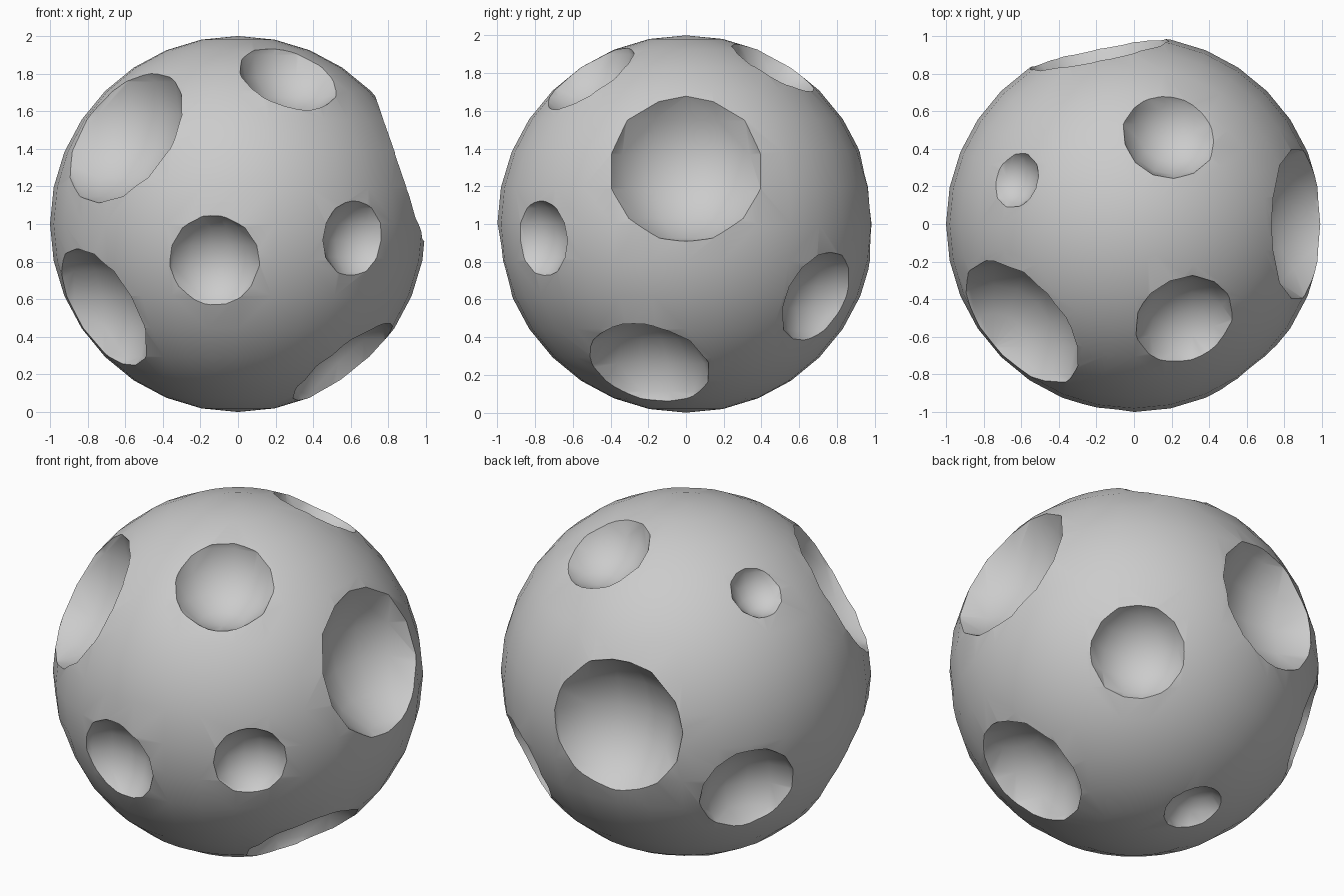
import bpy, bmesh, math
from mathutils import Vector, Matrix

if "Cube" in bpy.data.objects:
    bpy.data.objects.remove(bpy.data.objects["Cube"])

CENTRE = Vector((0, 0, 1))
SLOPE = math.radians(60)      # wall steepness at each crater rim

# crater direction from the ball centre, rim radius
CRATERS = [
    ((-0.13, -0.97, -0.20), 0.245),
    ((0.62, -0.77, -0.077), 0.205),
    ((0.275, -0.525, 0.80), 0.272),
    ((-0.65, -0.57, 0.504), 0.40),
    ((-0.765, -0.434, -0.478), 0.357),
    ((0.59, -0.205, -0.782), 0.33),
    ((0.947, 0.0, 0.32), 0.41),
    ((0.573, 0.715, -0.40), 0.26),
    ((0.19, 0.477, 0.857), 0.25),
    ((-0.632, 0.235, 0.738), 0.152),
    ((-0.20, 0.976, 0.085), 0.38),
    ((-0.79, 0.53, -0.304), 0.275),
    ((-0.16, 0.31, -0.936), 0.168),
]


def mesh_object(name, bm):
    mesh = bpy.data.meshes.new(name)
    bm.to_mesh(mesh)
    bm.free()
    obj = bpy.data.objects.new(name, mesh)
    bpy.context.collection.objects.link(obj)
    return obj


# main ball
bm = bmesh.new()
bmesh.ops.create_uvsphere(bm, u_segments=32, v_segments=16, radius=1,
                          matrix=Matrix.Translation(CENTRE))
ball = mesh_object("cratered_ball", bm)

# one cutter mesh holding a small sphere for each crater
bm = bmesh.new()
for direction, rim in CRATERS:
    d = Vector(direction).normalized()
    dist = math.sqrt(1 - rim * rim) + rim / math.tan(SLOPE)
    bmesh.ops.create_uvsphere(bm, u_segments=16, v_segments=8,
                              radius=1.01 * rim / math.sin(SLOPE),
                              matrix=Matrix.Translation(CENTRE + d * dist))
cutter = mesh_object("crater_cutter", bm)
cutter.hide_render = True

# carve the craters, then shade with sharp rims
mod = ball.modifiers.new("craters", 'BOOLEAN')
mod.operation = 'DIFFERENCE'
mod.solver = 'EXACT'
mod.object = cutter
bpy.context.view_layer.objects.active = ball
ball.select_set(True)
bpy.ops.object.modifier_apply(modifier=mod.name)
bpy.data.objects.remove(cutter)
bpy.ops.object.shade_smooth_by_angle(angle=math.radians(35))
